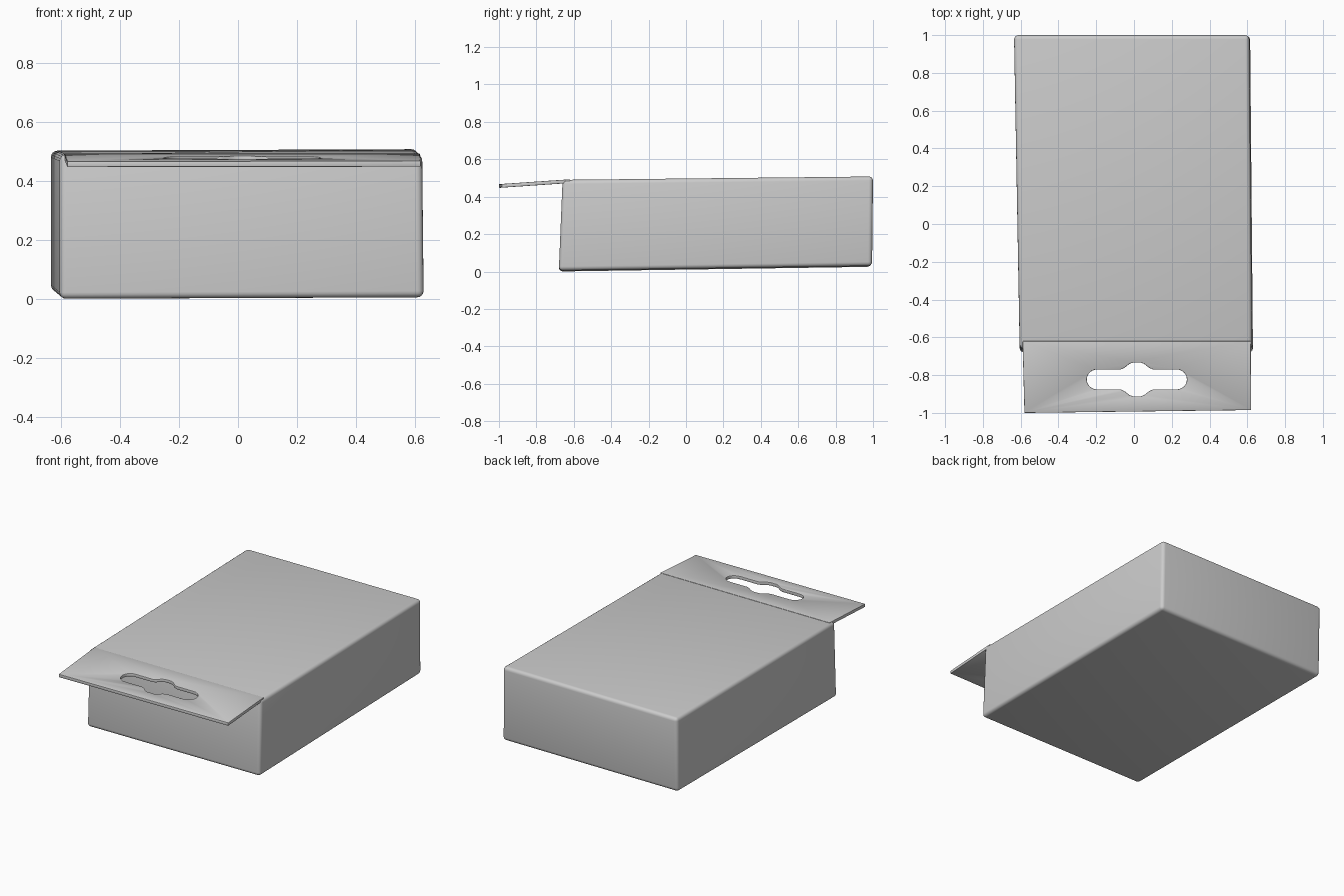
import bpy, bmesh, math

if "Cube" in bpy.data.objects:
    bpy.data.objects.remove(bpy.data.objects["Cube"])


def finish(obj, bevel, segments):
    # Round the edges and smooth the shading
    bpy.ops.object.select_all(action='DESELECT')
    obj.select_set(True)
    bpy.context.view_layer.objects.active = obj
    mod = obj.modifiers.new("rounded_edges", 'BEVEL')
    mod.width = bevel
    mod.segments = segments
    mod.limit_method = 'ANGLE'
    mod.angle_limit = math.radians(50)
    bpy.ops.object.modifier_apply(modifier=mod.name)
    bpy.ops.object.shade_smooth_by_angle(angle=math.radians(40))


# Carton body: a slightly skewed box
bottom = [(-0.605, -0.68, 0.0), (0.63, -0.68, 0.005), (0.615, 0.995, 0.03), (-0.635, 0.99, 0.025)]
top = [(-0.605, -0.66, 0.49), (0.625, -0.66, 0.49), (0.61, 1.0, 0.508), (-0.635, 1.0, 0.503)]
bm = bmesh.new()
lo = [bm.verts.new(p) for p in bottom]
hi = [bm.verts.new(p) for p in top]
bm.faces.new(lo[::-1])
bm.faces.new(hi)
for i in range(4):
    j = (i + 1) % 4
    bm.faces.new((lo[i], lo[j], hi[j], hi[i]))
mesh = bpy.data.meshes.new("carton_body")
bm.to_mesh(mesh)
bm.free()
body = bpy.data.objects.new("carton_body", mesh)
bpy.context.collection.objects.link(body)
finish(body, 0.022, 4)


# Hanging tab outline with a hang slot: quarter profile mirrored twice
def slot_outline(cx, cy):
    quarter = [(0.085, 0.053), (0.065, 0.062), (0.04, 0.082), (0.02, 0.09)]
    end = [(0.21 + 0.055 * math.cos(a), 0.053 * math.sin(a))
           for a in (math.radians(15 * k) for k in range(7))]
    q = end + quarter
    right = [(x, -y) for x, y in q[:0:-1]] + q
    left = [(-x, -y) for x, y in right]
    return [(cx + x, cy + y) for x, y in right + left]


curve = bpy.data.curves.new("hanging_tab", 'CURVE')
curve.dimensions = '2D'
curve.fill_mode = 'BOTH'
curve.extrude = 0.01
tab_outline = [(-0.58, -1.0), (0.62, -0.985), (0.618, -0.62), (-0.59, -0.62)]
for pts in (tab_outline, slot_outline(0.015, -0.823)):
    spline = curve.splines.new('POLY')
    spline.points.add(len(pts) - 1)
    for p, (x, y) in zip(spline.points, pts):
        p.co = (x, y, 0, 1)
    spline.use_cyclic_u = True
tab = bpy.data.objects.new("hanging_tab", curve)
bpy.context.collection.objects.link(tab)
bpy.ops.object.select_all(action='DESELECT')
tab.select_set(True)
bpy.context.view_layer.objects.active = tab
bpy.ops.object.convert(target='MESH')
tab = bpy.context.view_layer.objects.active

# Droop the tab toward its front edge
for v in tab.data.vertices:
    v.co.z += 0.483 + 0.068 * (v.co.y + 0.62)
bm = bmesh.new()
bm.from_mesh(tab.data)
bmesh.ops.remove_doubles(bm, verts=bm.verts, dist=1e-5)
bmesh.ops.recalc_face_normals(bm, faces=bm.faces)
bm.to_mesh(tab.data)
bm.free()
finish(tab, 0.003, 2)
